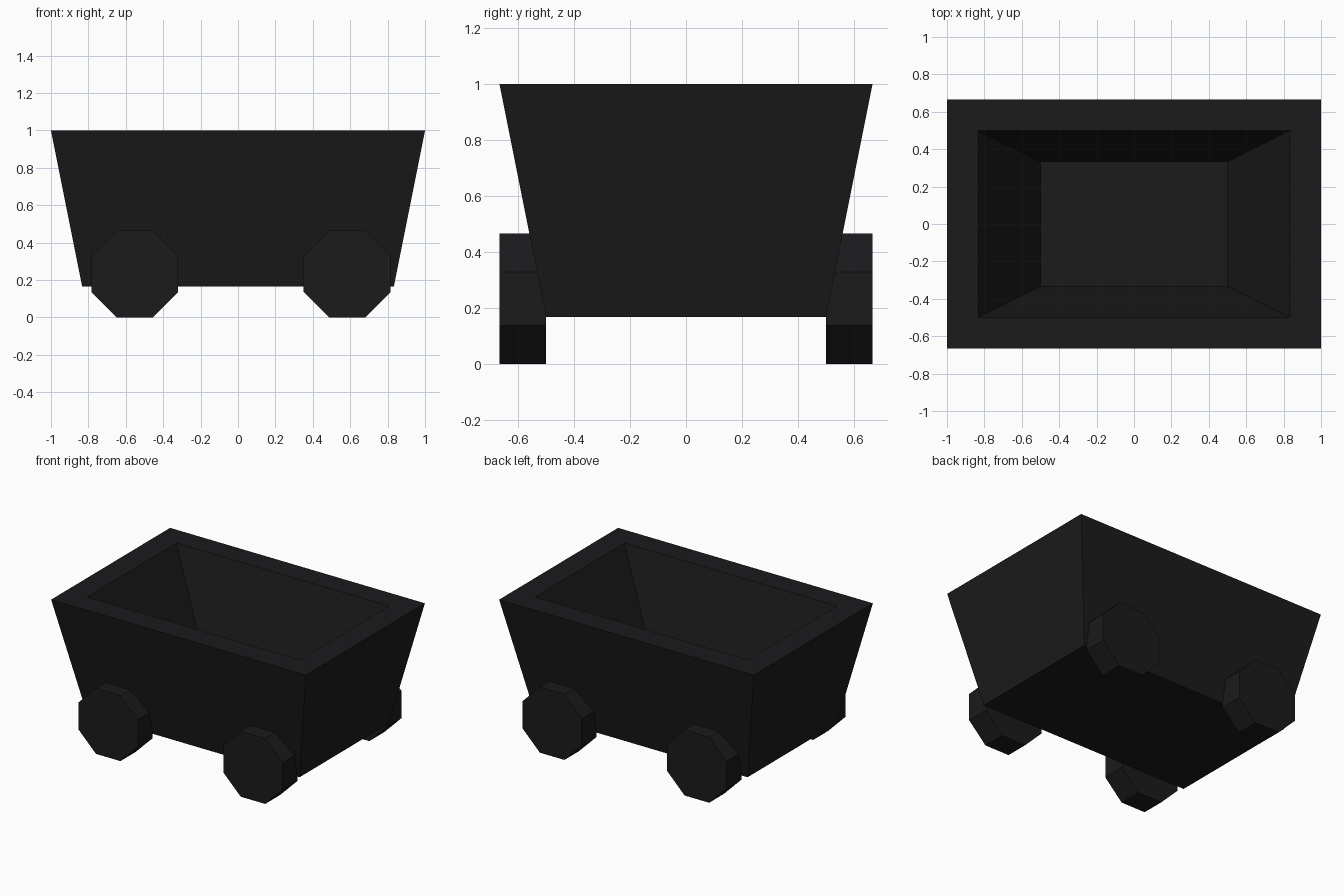
import bpy, bmesh, math
from mathutils import Matrix

if "Cube" in bpy.data.objects:
    bpy.data.objects.remove(bpy.data.objects["Cube"])

dark = bpy.data.materials.new("dark_iron")
dark.diffuse_color = (0.011, 0.011, 0.012, 1)
dark.use_nodes = True
dark.node_tree.nodes["Principled BSDF"].inputs["Base Color"].default_value = dark.diffuse_color


def finish(name, bm):
    bmesh.ops.recalc_face_normals(bm, faces=bm.faces)
    me = bpy.data.meshes.new(name)
    bm.to_mesh(me)
    bm.free()
    me.materials.append(dark)
    ob = bpy.data.objects.new(name, me)
    bpy.context.collection.objects.link(ob)
    return ob


# Tapered tub: rectangular rings from underside, over the rim, to the inner floor
rings = [(5/6, 0.5, 1/6), (1, 2/3, 1), (5/6, 0.5, 1), (0.5, 1/3, 1/3)]
bm = bmesh.new()
loops = [[bm.verts.new((sx * x, sy * y, z))
          for sx, sy in ((-1, -1), (1, -1), (1, 1), (-1, 1))]
         for x, y, z in rings]
for a, b in zip(loops, loops[1:]):
    for i in range(4):
        j = (i + 1) % 4
        bm.faces.new((a[i], a[j], b[j], b[i]))
bm.faces.new(loops[0])
bm.faces.new(loops[-1])
finish("cart_tub", bm)

# Four octagonal wheels, flat side down
apothem = 0.2325
radius = apothem / math.cos(math.pi / 8)
for end, x in (("left", -0.552), ("right", 0.584)):
    for side, s in (("front", -1), ("back", 1)):
        bm = bmesh.new()
        m = (Matrix.Translation((x, s * 7/12, apothem))
             @ Matrix.Rotation(math.pi / 2, 4, 'X')
             @ Matrix.Rotation(math.pi / 8, 4, 'Z'))
        bmesh.ops.create_cone(bm, cap_ends=True, segments=8, radius1=radius,
                              radius2=radius, depth=1/6, matrix=m)
        # snap so that a flat edge rests on the ground
        low = sorted(v.co.z for v in bm.verts)
        if low[3] - low[0] > 0.01:
            bmesh.ops.rotate(bm, verts=bm.verts, cent=(x, 0, apothem),
                             matrix=Matrix.Rotation(math.pi / 8, 3, 'Y'))
        finish(f"{side}_{end}_wheel", bm)
